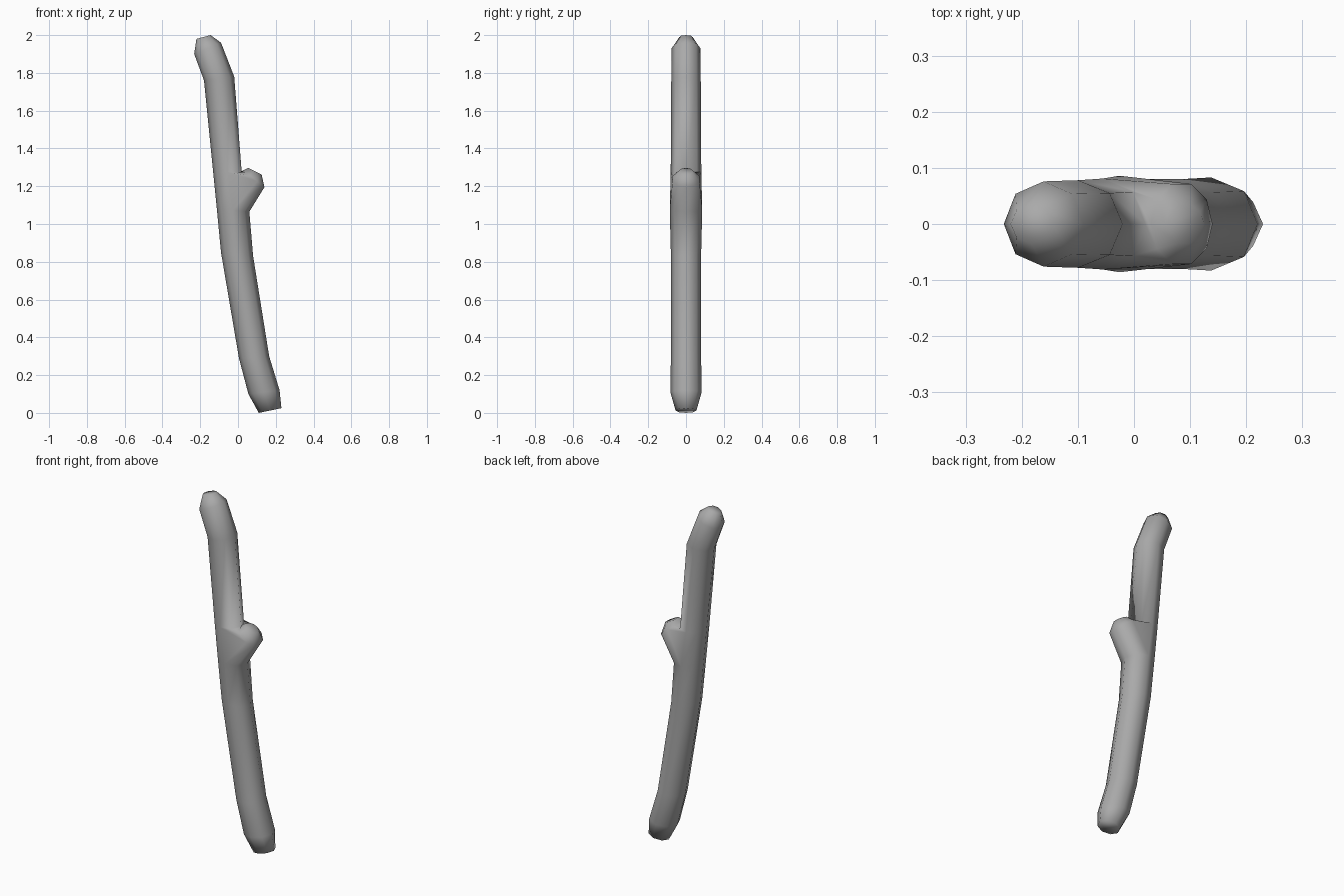
import bpy, bmesh
from math import cos, sin, radians
from mathutils import Vector

cube = bpy.data.objects.get("Cube")
if cube:
    bpy.data.objects.remove(cube, do_unlink=True)

SIDES = 8

# Stem rings: left x, left z, right x, right z, half depth
STEM = [
    (0.11, 0.0, 0.23, 0.025, 0.055),
    (0.055, 0.1, 0.22, 0.12, 0.083),
    (0.005, 0.29, 0.165, 0.3, 0.08),
    (-0.09, 0.85, 0.08, 0.83, 0.08),
    (-0.112, 1.08, 0.06, 1.065, 0.086),
    (-0.132, 1.28, 0.02, 1.27, 0.081),
    (-0.18, 1.76, -0.02, 1.78, 0.078),
    (-0.232, 1.9, -0.09, 1.96, 0.076),
    (-0.22, 1.98, -0.145, 2.0, 0.035),
]
FORK = 4  # stem ring just below the side shoot

# Side shoot rings, same layout
SHOOT = [
    (0.03, 1.285, 0.14, 1.195, 0.075),
    (0.055, 1.297, 0.125, 1.262, 0.036),
]


def add_ring(bm, spec, angles):
    xl, zl, xr, zr, depth = spec
    left, right = Vector((xl, 0, zl)), Vector((xr, 0, zr))
    mid, half = (left + right) / 2, (right - left) / 2
    return [bm.verts.new(mid + half * cos(a) + Vector((0, depth * sin(a), 0)))
            for a in angles]


def bridge(bm, lower, upper, skip=()):
    n = len(lower)
    for i in range(n):
        if i not in skip:
            j = (i + 1) % n
            bm.faces.new((lower[i], lower[j], upper[j], upper[i]))


bm = bmesh.new()

# Stem, left open where the shoot grows out of the right half
angles = [radians(-90 + 360 * i / SIDES) for i in range(SIDES)]
rings = [add_ring(bm, spec, angles) for spec in STEM]
half_sides = SIDES // 2
for i in range(len(rings) - 1):
    bridge(bm, rings[i], rings[i + 1], range(half_sides) if i == FORK else ())
bm.faces.new(rings[0][::-1])
bm.faces.new(rings[-1])

# Side shoot, grown from the rim of the opening
loop = rings[FORK][:half_sides + 1] + rings[FORK + 1][:half_sides + 1][::-1]
count = len(loop)
shoot_angles = [radians(-72 + 360 * i / count) for i in range(count)]
for spec in SHOOT:
    ring = add_ring(bm, spec, shoot_angles)
    bridge(bm, loop, ring)
    loop = ring
bm.faces.new(loop)

bmesh.ops.recalc_face_normals(bm, faces=bm.faces)
for face in bm.faces:
    face.smooth = True

mesh = bpy.data.meshes.new("stick")
bm.to_mesh(mesh)
bm.free()

# Single grey material
grey = bpy.data.materials.new("plain grey")
grey.use_nodes = True
colour = (0.4, 0.4, 0.4, 1)
grey.diffuse_color = colour
grey.node_tree.nodes["Principled BSDF"].inputs["Base Color"].default_value = colour
mesh.materials.append(grey)

stick = bpy.data.objects.new("stick", mesh)
bpy.context.collection.objects.link(stick)
